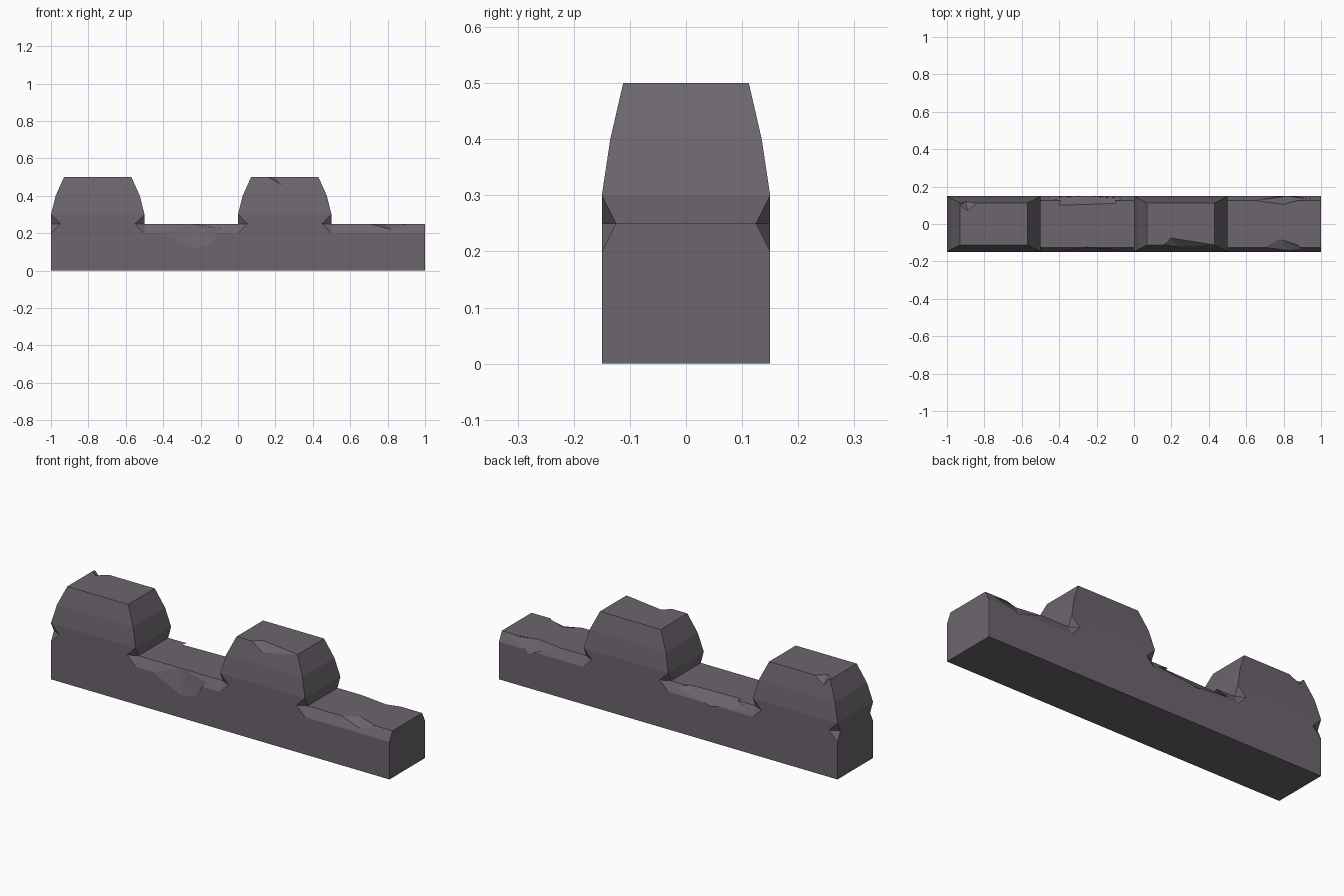
import bpy, bmesh
from mathutils import Vector

if "Cube" in bpy.data.objects:
    bpy.data.objects.remove(bpy.data.objects["Cube"])

W, IN = 0.15, 0.125          # half depth of wall, half depth of chamfered edges
MERLONS = [(-1.0, -0.5), (0.0, 0.5)]
GAPS = [(-0.5, 0.0), (0.5, 1.0)]


def finish(bm, name):
    bmesh.ops.remove_doubles(bm, verts=bm.verts, dist=1e-5)
    bmesh.ops.recalc_face_normals(bm, faces=bm.faces)
    me = bpy.data.meshes.new(name)
    bm.to_mesh(me)
    bm.free()
    ob = bpy.data.objects.new(name, me)
    bpy.context.collection.objects.link(ob)
    return ob


bm = bmesh.new()


def face(*pts):
    bm.faces.new([bm.verts.new(p) for p in pts])


# Underside and plain right end
face((-1, -W, 0), (1, -W, 0), (1, W, 0), (-1, W, 0))
face((1, -W, 0), (1, W, 0), (1, W, .2), (1, IN, .25), (1, -IN, .25), (1, -W, .2))
# Left end, below the first merlon
face((-1, -W, 0), (-1, W, 0), (-1, W, .2), (-1, IN, .25), (-1, -IN, .25), (-1, -W, .2))

# Long front and back faces with pinched merlon feet
outline = [(-1, 0)]
for a, b in MERLONS:
    outline += [(a, .2), (a + .05, .25), (a, .3), (b, .3), (b - .05, .25), (b, .2)]
outline += [(1, .2), (1, 0)]
for s in (-1, 1):
    face(*[(x, s * W, z) for x, z in outline])
    # Chamfers along the low gaps
    for a, b in GAPS:
        face((a, s * W, .2), (b, s * W, .2), (b, s * IN, .25), (a, s * IN, .25))
    # Corner notches at merlon feet
    for a, b in MERLONS:
        for x, d in ((a, .05), (b, -.05)):
            for z in (.2, .3):
                face((x, s * W, z), (x + d, s * W, .25), (x, s * IN, .25))

# Gap floors
for a, b in GAPS:
    face((a, -IN, .25), (b, -IN, .25), (b, IN, .25), (a, IN, .25))

# Merlons: foot walls, two tapering tiers and a flat top
for a, b in MERLONS:
    for x in (a, b):
        face((x, -IN, .25), (x, IN, .25), (x, W, .3), (x, -W, .3))
    rings = []
    for inset, y, z in ((0, W, .3), (.025, .135, .4), (.07, .112, .5)):
        rings.append([(a + inset, -y, z), (b - inset, -y, z),
                      (b - inset, y, z), (a + inset, y, z)])
    for lo, hi in zip(rings, rings[1:]):
        for i in range(4):
            j = (i + 1) % 4
            face(lo[i], lo[j], hi[j], hi[i])
    face(*rings[-1])

wall = finish(bm, "battlement_wall")

# Chipped edges: each chip is a hull of points on the surface plus one point outside
CHIPS = [
    [(-.40, -.15, .20), (-.23, -.15, .12), (-.14, -.15, .14), (-.08, -.14, .22), (-.25, -.12, .25)],
    [(-.45, .14, .22), (-.25, .15, .19), (-.04, .135, .23), (-.10, .11, .25), (-.40, .10, .25)],
    [(.16, -.112, .50), (.23, -.121, .46), (.43, -.112, .50), (.20, -.075, .50)],
    [(-.93, .10, .50), (-.90, .12, .465), (-.84, .112, .50), (-.89, .07, .50)],
    [(.70, -.125, .25), (.82, -.14, .22), (.90, -.13, .24), (.88, -.115, .25), (.78, -.08, .25)],
    [(.65, .125, .25), (.82, .15, .18), (.95, .13, .24), (.80, .105, .25)],
]
bm = bmesh.new()
for chip in CHIPS:
    pts = [Vector(p) for p in chip]
    mid = sum(pts, Vector()) / len(pts)
    side = 1 if mid.y > 0 else -1
    pts.append(mid + Vector((0, side * .08, .08)))
    res = bmesh.ops.convex_hull(bm, input=[bm.verts.new(p) for p in pts])
    loose = [v for v in res["geom_interior"] if isinstance(v, bmesh.types.BMVert)]
    bmesh.ops.delete(bm, geom=loose, context='VERTS')
cutter = finish(bm, "chip_cutter")
cutter.hide_render = True

# Cut the chips, then drop the cutter
mod = wall.modifiers.new("chips", 'BOOLEAN')
mod.operation, mod.solver, mod.object = 'DIFFERENCE', 'EXACT', cutter
bpy.context.view_layer.objects.active = wall
wall.select_set(True)
bpy.ops.object.modifier_apply(modifier=mod.name)
bpy.data.objects.remove(cutter)

# Dark stone colour
stone = bpy.data.materials.new("stone")
stone.diffuse_color = (0.15, 0.13, 0.155, 1)
stone.use_nodes = True
stone.node_tree.nodes["Principled BSDF"].inputs["Base Color"].default_value = stone.diffuse_color
wall.data.materials.clear()
wall.data.materials.append(stone)
